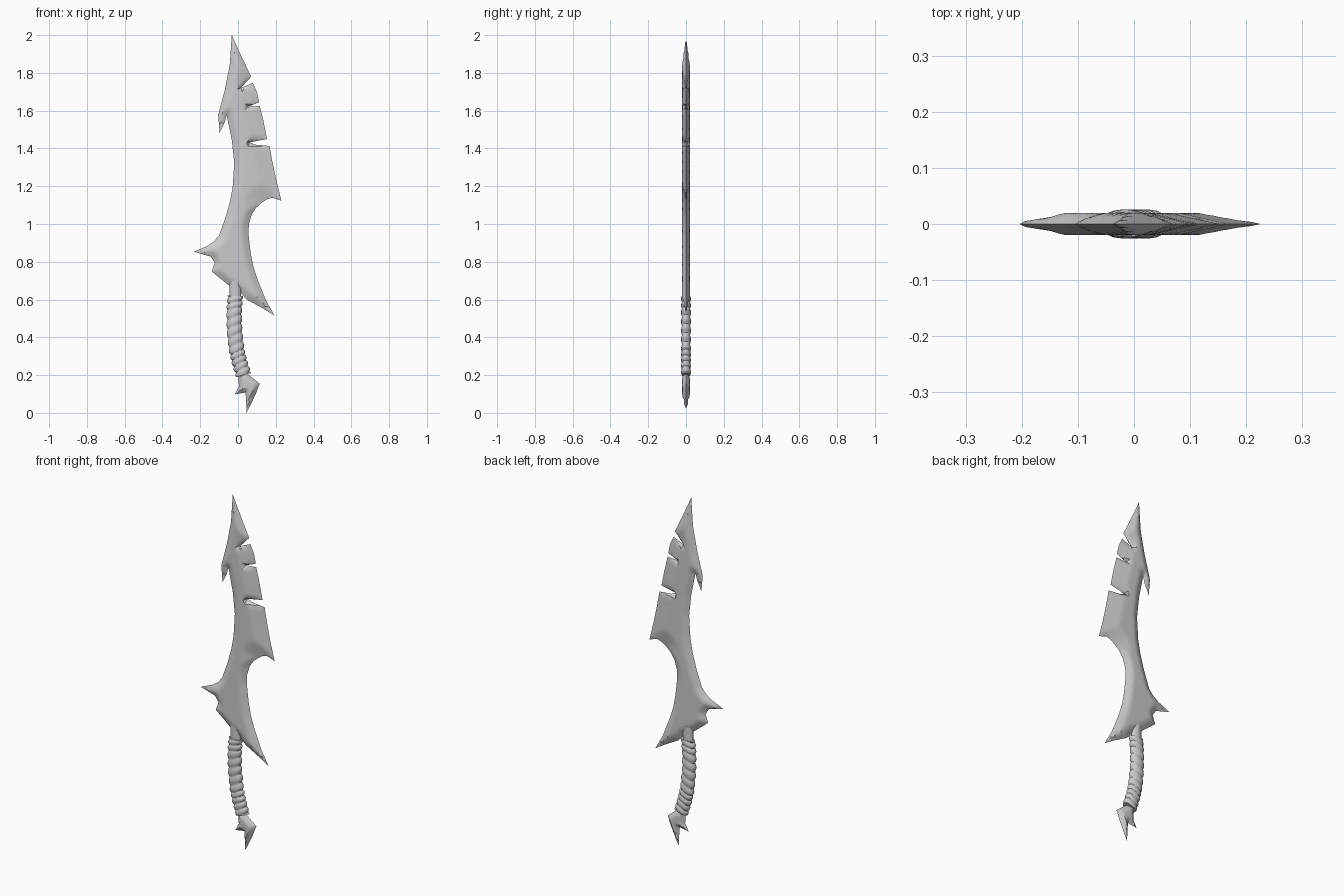
import bpy, bmesh, math
from mathutils import Vector, geometry

cube = bpy.data.objects.get("Cube")
if cube:
    bpy.data.objects.remove(cube, do_unlink=True)

steel = bpy.data.materials.new("grey steel")
steel.use_nodes = True
grey = (0.6, 0.6, 0.6, 1)
steel.diffuse_color = grey
steel.node_tree.nodes["Principled BSDF"].inputs["Base Color"].default_value = grey


def finish(bm, name, angle):
    """Turn a bmesh into a shaded object."""
    bmesh.ops.recalc_face_normals(bm, faces=bm.faces)
    mesh = bpy.data.meshes.new(name)
    bm.to_mesh(mesh)
    bm.free()
    mesh.materials.append(steel)
    obj = bpy.data.objects.new(name, mesh)
    bpy.context.collection.objects.link(obj)
    bpy.ops.object.select_all(action="DESELECT")
    obj.select_set(True)
    bpy.context.view_layer.objects.active = obj
    bpy.ops.object.shade_smooth_by_angle(angle=math.radians(angle))
    return obj


def ground_plate(name, outline, bevel_width, half_thickness, step, angle):
    """Mirrored plate whose faces fall away to a sharp edge all round."""
    corners = [Vector(p) for p in outline]
    sides = [(a, b, bevel_width(a, b)) for a, b in zip(corners, corners[1:] + corners[:1])]
    points = []
    for a, b, _ in sides:
        count = max(1, round((b - a).length / step))
        points += [a.lerp(b, i / count) for i in range(count)]
    rim = len(points)

    def rise(p):
        nearest, height = 1, 1
        for a, b, width in sides:
            t = max(0, min(1, (p - a).dot(b - a) / (b - a).length_squared))
            d = (p - a.lerp(b, t)).length
            nearest, height = min(nearest, d), min(height, d / width)
        return nearest, height * half_thickness

    def inside(p):
        hits = [a for a, b, _ in sides if (a.y > p.y) != (b.y > p.y)
                and p.x < a.x + (b.x - a.x) * (p.y - a.y) / (b.y - a.y)]
        return len(hits) % 2 == 1

    # Fill the interior with a staggered grid
    low_x, low_z = min(p.x for p in corners), min(p.y for p in corners)
    columns = int((max(p.x for p in corners) - low_x) / step) + 1
    rows = int((max(p.y for p in corners) - low_z) / step) + 1
    for r in range(rows):
        for c in range(columns):
            p = Vector((low_x + (c + r % 2 / 2) * step, low_z + r * step))
            if inside(p) and rise(p)[0] > step * 0.4:
                points.append(p)

    edges = [(i, (i + 1) % rim) for i in range(rim)]
    flat, _, faces, _, _, _ = geometry.delaunay_2d_cdt(points, edges, [], 1, 1e-6)
    bm = bmesh.new()
    heights = [rise(p)[1] for p in flat]
    front = [bm.verts.new((p.x, -h, p.y)) for p, h in zip(flat, heights)]
    back = [f if h < 1e-5 else bm.verts.new((p.x, h, p.y))
            for f, p, h in zip(front, flat, heights)]
    for face in faces:
        for layer in (front, back):
            corner = [layer[i] for i in face]
            if not bm.faces.get(corner):
                bm.faces.new(corner)
    return finish(bm, name, angle)


# Blade: notched cutting edge, then the hooked back edge
cutting_edge = [
    (-.033, 2), (.015, 1.895), (.07, 1.78), (.015, 1.72), (.078, 1.747), (.1, 1.7),
    (.112, 1.645), (.052, 1.62), (.115, 1.625), (.136, 1.54), (.154, 1.45),
    (.062, 1.432), (.09, 1.42), (.167, 1.413), (.183, 1.324), (.205, 1.223), (.23, 1.123),
    (.183, 1.139), (.155, 1.132), (.125, 1.112), (.095, 1.085), (.072, 1.049), (.058, 1),
    (.055, .95), (.067, .848), (.08, .78), (.1, .716), (.146, .6), (.193, .515)]
back_edge = [
    (.125, .557), (.046, .6), (.009, .642), (-.054, .679), (-.139, .748), (-.123, .795),
    (-.144, .827), (-.234, .853), (-.16, .885), (-.125, .91), (-.1, .94), (-.065, 1.038),
    (-.042, 1.12), (-.028, 1.197), (-.02, 1.324), (-.033, 1.445), (-.06, 1.577),
    (-.07, 1.54), (-.097, 1.482), (-.105, 1.577), (-.07, 1.71), (-.044, 1.84)]


def blade_bevel(a, b):
    run, drop = abs(a.x - b.x), abs(a.y - b.y)
    if a.x > 0 and a.y > 1.3 and run > drop * 0.8:
        return 0.015                       # notch walls
    if (a.x + b.x) / 2 > 0.05 and a.y > 1.13:
        return 0.09                        # wide cutting bevel
    return 0.035


ground_plate("blade", cutting_edge + back_edge, blade_bevel, 0.02, 0.016, 35)

# Pommel: forked claw
claw = [(.0, .215), (.046, .21), (.115, .155), (.093, .098), (.046, .0),
        (.04, .108), (-.017, .098), (.005, .14)]
ground_plate("pommel", claw, lambda a, b: 0.022, 0.02, 0.012, 30)


def swept_tube(name, path, rows, sides, shape, angle):
    """Oval tube along a path in the x-z plane; shape gives both radii."""
    bm = bmesh.new()
    rings = []
    for r in range(rows + 1):
        t = r / rows
        s = t * (len(path) - 1)
        i = min(int(s), len(path) - 2)
        centre = Vector(path[i]).lerp(Vector(path[i + 1]), s - i)
        before, after = Vector(path[max(i - 1, 0)]), Vector(path[min(i + 2, len(path) - 1)])
        along = (after - before).normalized()
        across = Vector((-along.y, along.x))
        ring = []
        for k in range(sides):
            turn = math.tau * k / sides
            wide, deep = shape(t, turn)
            p = centre + across * wide * math.cos(turn)
            ring.append(bm.verts.new((p.x, deep * math.sin(turn), p.y)))
        rings.append(ring)
    for low, high in zip(rings, rings[1:]):
        for k in range(sides):
            n = (k + 1) % sides
            bm.faces.new((low[k], low[n], high[n], high[k]))
    bm.faces.new(rings[0])
    bm.faces.new(rings[-1])
    return finish(bm, name, angle)


# Grip: slanted wrapped bands on a curved handle
def wrapped(t, turn):
    bulge = abs(math.sin(math.pi * (t * 11 + 0.3 * math.cos(turn))))
    size = 0.76 + 0.24 * bulge ** 0.6
    return 0.042 * size, 0.026 * size


grip_path = [(-.014, .62), (-.02, .547), (-.019, .44), (-.008, .335), (.008, .27), (.03, .2)]
swept_tube("grip_wrap", grip_path, 88, 16, wrapped, 40)

# Neck joining grip and blade
swept_tube("neck", [(-.014, .7), (-.014, .6)], 4, 12, lambda t, turn: (0.031, 0.019), 40)
